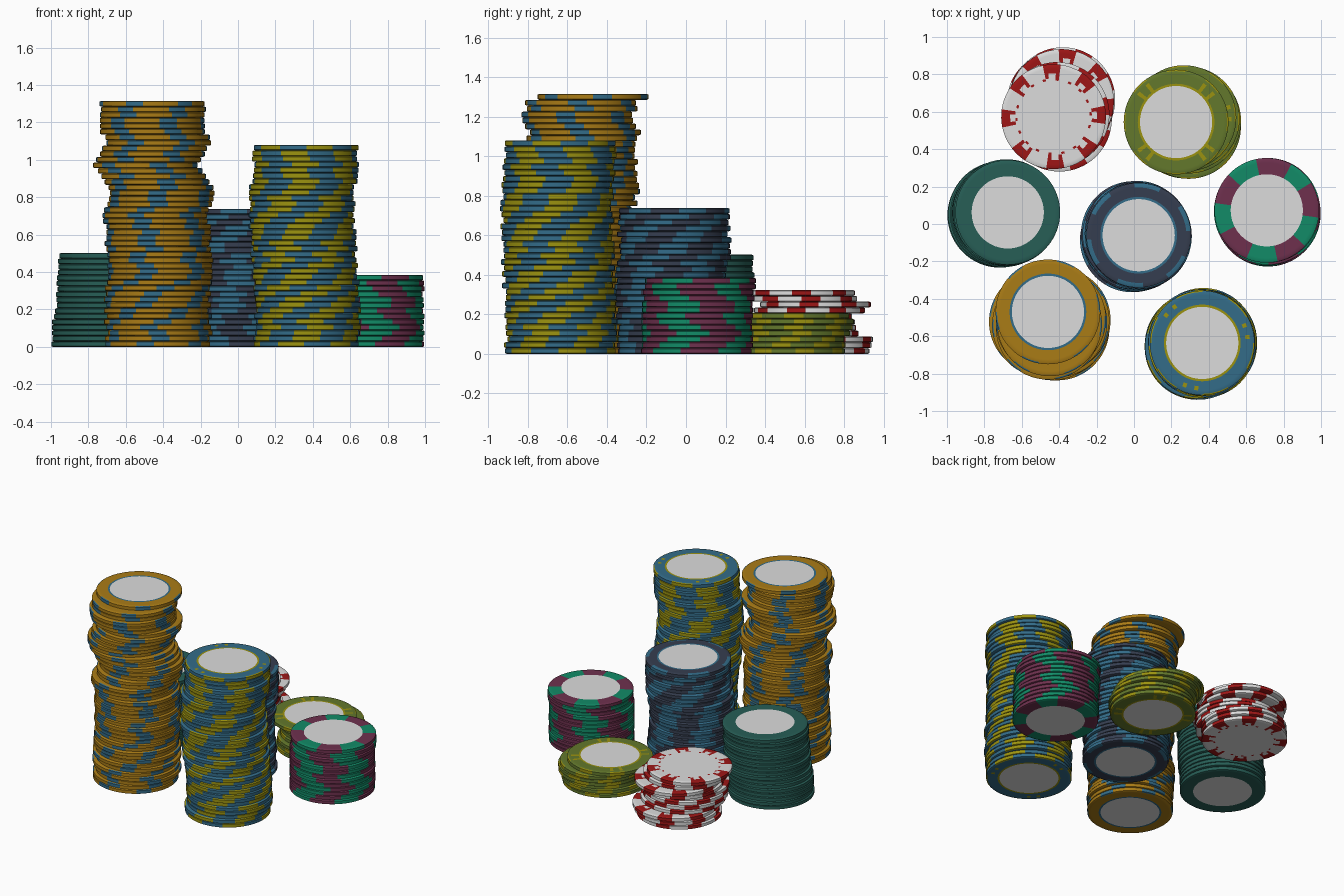
import bpy, bmesh, math, random

if "Cube" in bpy.data.objects:
    bpy.data.objects.remove(bpy.data.objects["Cube"])

random.seed(4)

COLOURS = {
    "white": (0.72, 0.72, 0.72), "red": (0.34, 0.008, 0.008),
    "gold": (0.40, 0.20, 0.008), "blue": (0.033, 0.15, 0.25),
    "navy": (0.036, 0.048, 0.080), "teal": (0.020, 0.112, 0.093),
    "olive": (0.125, 0.188, 0.025), "yellow": (0.33, 0.29, 0.005),
    "purple": (0.156, 0.030, 0.076), "emerald": (0.006, 0.26, 0.136),
}
MATS = {}
for name, rgb in COLOURS.items():
    MATS[name] = bpy.data.materials.new(name)
    MATS[name].diffuse_color = (*rgb, 1)

SEG = 72
RADII = [0.193, 0.205, 0.232, 0.255, 0.272, 0.280]
# zones: 0 label, 1 thin ring, 2-4 flat ring from inside out, 5 bevel, 6 side


def off(a, n):
    """Angular distance to the nearest of n evenly spaced spots."""
    p = 360 / n
    return abs((a + p / 2) % p - p / 2)


# Painted patterns: True where a face takes the accent colour
def gold_spots(z, a):
    return z == 1 or z >= 5 and off(a, 6) < 9


def blue_spots(z, a):
    return z == 1 or (z == 3 and 5 < off(a, 3) < 10) or (z >= 5 and off(a + 30, 6) < 15)


def purple_spots(z, a):
    return off(a, 5) < 17


def olive_spots(z, a):
    return z == 1 or (z in (2, 3) and 2 < off(a, 4) < 12 and not off(a, 4) < 4) \
        or (z >= 5 and off(a, 8) < 9)


def white_spots(z, a):
    return (z == 1 and int(a / 5) % 4 == 0) or (z == 2 and 5 < off(a, 8) < 10) \
        or (z >= 3 and off(a, 8) < 8)


def navy_spots(z, a):
    return z == 1 or z >= 4 and off(a, 6) < 15


def plain(z, a):
    return False


def chip_mesh(name, t, base, accent, rule):
    """One chip of thickness t, spun from its profile and coloured by zone and angle."""
    b = 0.004
    prof = [(r, t) for r in RADII[:-1]] + [(RADII[-1], t - b), (RADII[-1], b)]
    prof += [(r, 0) for r in reversed(RADII[:-1])]
    zones = [1, 2, 3, 4, 5, 6, 5, 4, 3, 2, 1]
    bm = bmesh.new()
    rings = []
    for r, z in prof:
        rings.append([bm.verts.new((r * math.cos(math.tau * i / SEG),
                                    r * math.sin(math.tau * i / SEG), z)) for i in range(SEG)])
    bm.faces.new(rings[0])
    bm.faces.new(rings[-1][::-1])
    for k, zone in enumerate(zones):
        up, lo = rings[k], rings[k + 1]
        for i in range(SEG):
            j = (i + 1) % SEG
            f = bm.faces.new((up[i], lo[i], lo[j], up[j]))
            f.material_index = 2 if rule(zone, (i + 0.5) * 360 / SEG) else 1
    me = bpy.data.meshes.new(name)
    bm.to_mesh(me)
    bm.free()
    for m in ("white", base, accent):
        me.materials.append(MATS[m])
    me.shade_smooth()
    me.set_sharp_from_angle(angle=math.radians(30))
    return me


def lerp_path(path, z):
    for (z0, x0, y0), (z1, x1, y1) in zip(path, path[1:]):
        if z <= z1:
            f = (z - z0) / (z1 - z0)
            return x0 + f * (x1 - x0), y0 + f * (y1 - y0)
    return path[-1][1:]


def stack(name, count, height, base, accent, rule, top_turn, jitter, path):
    """Pile of chips whose centres follow a drifting path of (z, x, y)."""
    t = height / count
    me = chip_mesh(name + "_chip", t, base, accent, rule)
    turn = random.uniform(0, 360)
    for i in range(count):
        last = i == count - 1
        x, y = lerp_path(path, i * t)
        if last:
            x, y = path[-1][1:]
            turn = top_turn
        else:
            x += random.uniform(-jitter, jitter)
            y += random.uniform(-jitter, jitter)
            turn += random.uniform(-14, 20)
        ob = bpy.data.objects.new(f"{name}_chip_{i + 1:02d}", me)
        ob.location = (x, y, i * t)
        ob.rotation_euler.z = math.radians(turn)
        bpy.context.collection.objects.link(ob)


# The seven stacks
stack("gold", 44, 1.315, "gold", "blue", gold_spots, 10, 0.012, [
    (0, -.42, -.55), (.2, -.43, -.54), (.4, -.415, -.55), (.6, -.43, -.53), (.7, -.44, -.55),
    (.8, -.415, -.52), (.88, -.43, -.52), (.96, -.49, -.53), (1.04, -.44, -.53),
    (1.09, -.405, -.51), (1.15, -.475, -.55), (1.2, -.455, -.54), (1.25, -.45, -.53),
    (1.29, -.46, -.47)])
stack("blue", 36, 1.08, "blue", "yellow", blue_spots, 15, 0.010, [
    (0, .37, -.63), (.3, .37, -.64), (.55, .35, -.65), (.78, .34, -.65), (.95, .36, -.64),
    (1.05, .365, -.636)])
stack("navy", 25, 0.738, "navy", "blue", navy_spots, 20, 0.012, [
    (0, .01, -.07), (.3, .0, -.075), (.5, .01, -.06), (.7, .025, -.06)])
stack("teal", 17, 0.502, "teal", "teal", plain, 0, 0.006, [
    (0, -.715, .05), (.12, -.71, .05), (.2, -.695, .055), (.35, -.685, .06), (.47, -.675, .062)])
stack("purple", 13, 0.385, "purple", "emerald", purple_spots, 47, 0.006, [
    (0, .71, .055), (.2, .715, .055), (.36, .71, .073)])
stack("white", 11, 0.323, "white", "red", white_spots, 2, 0.006, [
    (0, -.40, .645), (.06, -.385, .66), (.09, -.40, .585), (.18, -.40, .565),
    (.21, -.39, .63), (.235, -.385, .65), (.265, -.41, .58), (.29, -.43, .574)])
stack("olive", 7, 0.208, "olive", "yellow", olive_spots, 45, 0.010, [
    (0, .27, .52), (.06, .295, .53), (.12, .29, .57), (.15, .26, .56), (.18, .225, .545)])

for m in bpy.data.materials:
    if m.users and not m.is_grease_pencil:
        m.use_nodes = True
        m.node_tree.nodes["Principled BSDF"].inputs["Base Color"].default_value = m.diffuse_color
